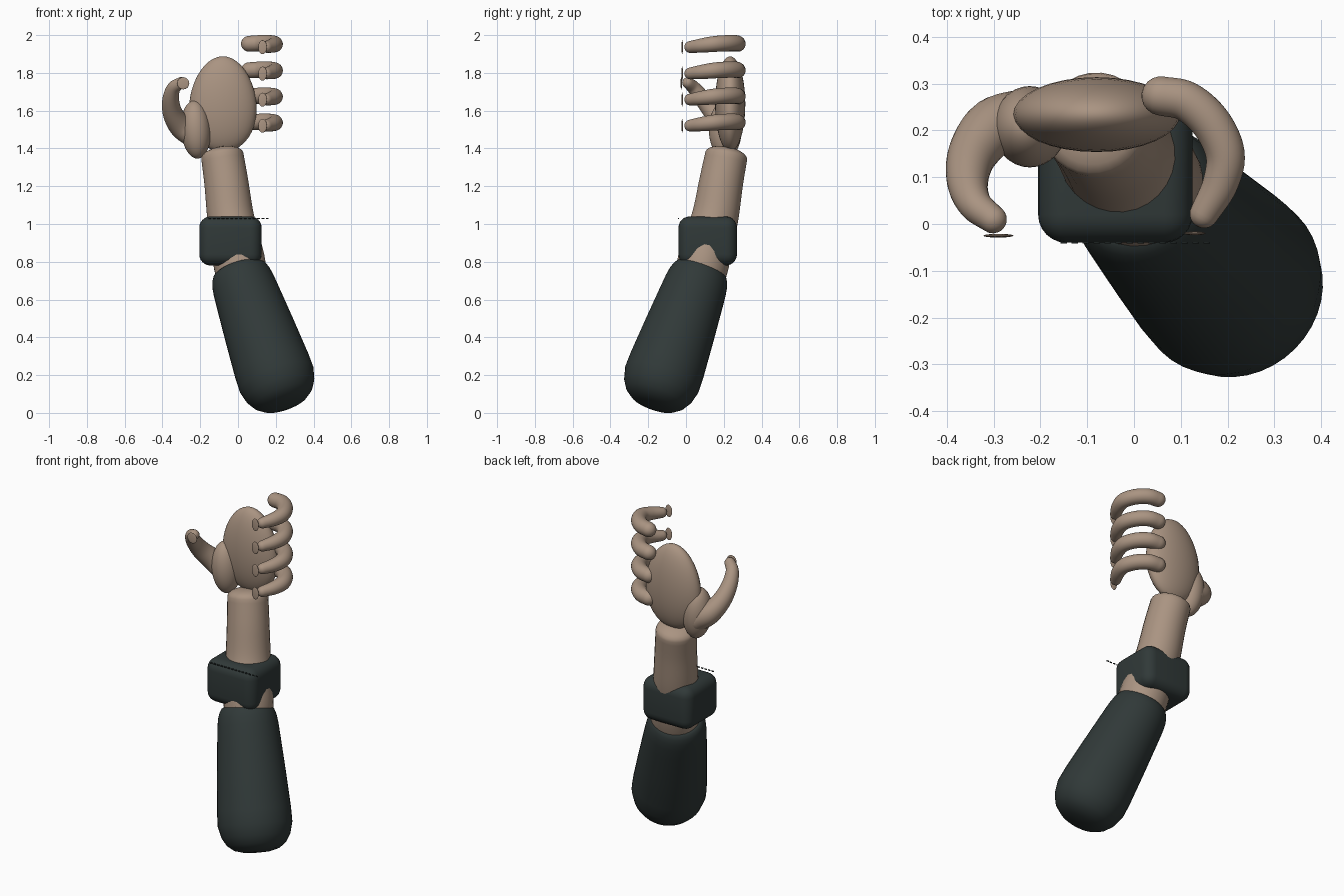
import bpy, bmesh, math
from mathutils import Vector

cube = bpy.data.objects.get("Cube")
if cube:
    bpy.data.objects.remove(cube, do_unlink=True)


def material(name, rgb):
    m = bpy.data.materials.new(name)
    m.use_nodes = True
    m.diffuse_color = (*rgb, 1)
    bsdf = m.node_tree.nodes["Principled BSDF"]
    bsdf.inputs["Base Color"].default_value = (*rgb, 1)
    bsdf.inputs["Roughness"].default_value = 0.7
    return m


skin = material("warm skin", (0.4, 0.295, 0.222))
cloth = material("dark slate cloth", (0.03, 0.041, 0.04))


def finish(name, bm, mat):
    bmesh.ops.recalc_face_normals(bm, faces=bm.faces)
    mesh = bpy.data.meshes.new(name)
    bm.to_mesh(mesh)
    bm.free()
    mesh.materials.append(mat)
    mesh.shade_smooth()
    ob = bpy.data.objects.new(name, mesh)
    bpy.context.collection.objects.link(ob)
    return ob


def smooth_path(keys, steps=6):
    """Catmull-Rom through (x, y, z, radius) keys."""
    k = [Vector(p) for p in keys]
    k = [2 * k[0] - k[1]] + k + [2 * k[-1] - k[-2]]
    out = []
    for a, b, c, d in zip(k, k[1:], k[2:], k[3:]):
        for i in range(steps):
            t = i / steps
            out.append(0.5 * (2 * b + (c - a) * t + (2 * a - 5 * b + 4 * c - d) * t**2
                              + (3 * b - a - 3 * c + d) * t**3))
    return out + [k[-2]]


def round_end(p, prev, flat):
    """Rings that close a tube with a dome."""
    out = (p.xyz - prev.xyz).normalized()
    rings = []
    for i in range(1, 6):
        a = math.radians(17.5 * i)
        rings.append(Vector((*(p.xyz + out * p.w * flat * math.sin(a)), p.w * math.cos(a))))
    return rings


def sweep(name, rings, mat, sides=28):
    """Skin circular rings given as (x, y, z, radius) along a path."""
    bm = bmesh.new()
    side, loops = None, []
    for i, p in enumerate(rings):
        a, b = rings[max(i - 1, 0)], rings[min(i + 1, len(rings) - 1)]
        tangent = (b.xyz - a.xyz).normalized()
        if side is None:
            side = tangent.orthogonal()
        side = (side - tangent * side.dot(tangent)).normalized()
        up = tangent.cross(side)
        loops.append([bm.verts.new(p.xyz + p.w * (side * math.cos(t) + up * math.sin(t)))
                      for t in (math.tau * j / sides for j in range(sides))])
    for l0, l1 in zip(loops, loops[1:]):
        for j in range(sides):
            n = (j + 1) % sides
            bm.faces.new((l0[j], l0[n], l1[n], l1[j]))
    bm.faces.new(loops[0])
    bm.faces.new(loops[-1])
    return finish(name, bm, mat)


def limb(name, keys, flat=1.0):
    path = smooth_path(keys)
    start = round_end(path[0], path[1], flat)[::-1]
    return sweep(name, start + path + round_end(path[-1], path[-2], flat), skin)


def ellipsoid(name, centre, radii, tilt=0.0, taper=0.0):
    """Ellipsoid, narrower in x towards the top when tapered."""
    bm = bmesh.new()
    bmesh.ops.create_uvsphere(bm, u_segments=32, v_segments=20, radius=1)
    for v in bm.verts:
        v.co.x *= 1 - taper * v.co.z
    ob = finish(name, bm, skin)
    ob.location, ob.scale = centre, radii
    ob.rotation_euler.y = tilt
    return ob


def box(name, centre, half, mat):
    bm = bmesh.new()
    bmesh.ops.create_cube(bm, size=2)
    bmesh.ops.scale(bm, vec=half, verts=bm.verts)
    ob = finish(name, bm, mat)
    ob.location = centre
    return ob


# Sleeve: cushion-ended tapered tube along a straight tilted axis
base = Vector((0.247, -0.172, 0.055))
axis = (Vector((-0.01, 0.093, 0.79)) - base).normalized()
profile = [(-0.018, 0.01), (-0.015, 0.07), (0, 0.125), (0.03, 0.163), (0.075, 0.19),
           (0.14, 0.206), (0.22, 0.204), (0.42, 0.19), (0.62, 0.174), (0.69, 0.168),
           (0.735, 0.161), (0.765, 0.151), (0.785, 0.139), (0.793, 0.125)]
sweep("sleeve", [Vector((*(base + axis * t), r)) for t, r in profile], cloth, 40)

# Forearm, bent inside the cuff
limb("forearm", [(0.025, 0.065, 0.68, 0.13), (0.008, 0.09, 0.79, 0.138),
                 (-0.014, 0.116, 0.9, 0.133), (-0.04, 0.155, 1.04, 0.124),
                 (-0.062, 0.186, 1.22, 0.117), (-0.083, 0.213, 1.36, 0.113)], 0.42)

# Square cuff with rounded edges
cuff = box("cuff", (-0.04, 0.115, 0.91), (0.165, 0.155, 0.13), cloth)
bevel = cuff.modifiers.new("rounding", "BEVEL")
bevel.width = 0.06
bevel.segments = 6

# Row of tiny stitches along the cuff's front top edge
for i in range(14):
    box(f"cuff_stitch_{i + 1}", (-0.15 + i * 0.0235, -0.04, 1.03), (0.007, 0.002, 0.003), cloth)

# Hand
ellipsoid("palm", (-0.08, 0.234, 1.635), (0.178, 0.08, 0.253), taper=0.1)
ellipsoid("thumb_base", (-0.223, 0.208, 1.5), (0.079, 0.087, 0.154), math.radians(-4))
limb("thumb", [(-0.23, 0.22, 1.47, 0.07), (-0.3, 0.206, 1.515, 0.063),
               (-0.345, 0.15, 1.585, 0.053), (-0.356, 0.09, 1.66, 0.044),
               (-0.34, 0.042, 1.72, 0.036), (-0.302, 0.01, 1.748, 0.03)])
ellipsoid("thumb_nail", (-0.29, -0.025, 1.745), (0.032, 0.004, 0.032))

# Four identical curled fingers with floating nail discs
for i, z in enumerate((1.957, 1.817, 1.679, 1.541)):
    limb(f"finger_{i + 1}", [(0.058, 0.274, z - 0.003, 0.042), (0.113, 0.262, z, 0.043),
                             (0.165, 0.216, z, 0.043), (0.195, 0.15, z - 0.004, 0.042),
                             (0.184, 0.085, z - 0.012, 0.038), (0.15, 0.022, z - 0.02, 0.031)])
    ellipsoid(f"finger_nail_{i + 1}", (0.13, -0.02, z - 0.021), (0.023, 0.004, 0.037))
